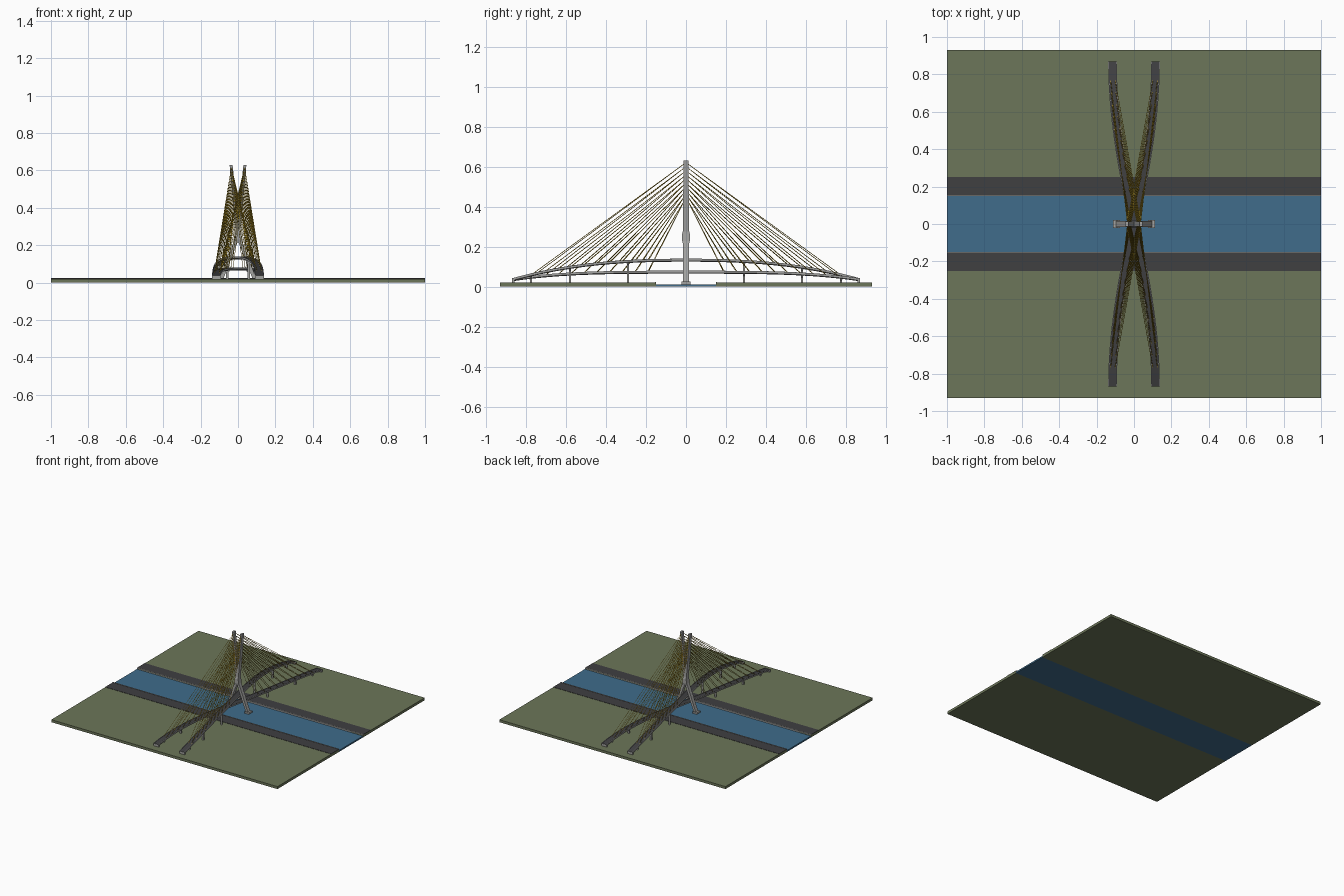
import bpy, bmesh, math
from mathutils import Vector

cube = bpy.data.objects.get("Cube")
if cube:
    bpy.data.objects.remove(cube, do_unlink=True)


def material(name, rgb):
    m = bpy.data.materials.new(name)
    m.use_nodes = True
    m.diffuse_color = (*rgb, 1)
    for node in m.node_tree.nodes:
        if node.type == 'BSDF_PRINCIPLED':
            node.inputs["Base Color"].default_value = (*rgb, 1)
            node.inputs["Roughness"].default_value = 0.8
    return m


GRASS = material("grass_green", (0.15, 0.18, 0.10))
WATER = material("water_blue", (0.05, 0.15, 0.26))
ASPHALT = material("asphalt_dark", (0.05, 0.05, 0.053))
CONCRETE = material("concrete_grey", (0.36, 0.36, 0.35))
YELLOW = material("cable_yellow", (0.60, 0.40, 0.03))


def finish(name, bm, *mats):
    bmesh.ops.recalc_face_normals(bm, faces=bm.faces)
    mesh = bpy.data.meshes.new(name)
    bm.to_mesh(mesh)
    bm.free()
    for m in mats:
        mesh.materials.append(m)
    obj = bpy.data.objects.new(name, mesh)
    bpy.context.collection.objects.link(obj)
    return obj


def skin(bm, rings, painted=None):
    """Join rings of points into a capped tube; one strip may be painted."""
    loops = [[bm.verts.new(p) for p in ring] for ring in rings]
    n = len(loops[0])
    for a, b in zip(loops, loops[1:]):
        for i in range(n):
            j = (i + 1) % n
            f = bm.faces.new((a[i], a[j], b[j], b[i]))
            f.material_index = int(i == painted)
    bm.faces.new(loops[0])
    bm.faces.new(loops[-1])


def beam(name, mat, *stations):
    """Upright tapered box through stations of (x, y, z, width, depth)."""
    bm = bmesh.new()
    corners = ((-0.5, -0.5), (0.5, -0.5), (0.5, 0.5), (-0.5, 0.5))
    skin(bm, [[(x + u * w, y + v * d, z) for u, v in corners]
              for x, y, z, w, d in stations])
    return finish(name, bm, mat)


def slab(name, mat, y, depth, z0, z1, x=0, width=2):
    return beam(name, mat, (x, y, z0, width, depth), (x, y, z1, width, depth))


# River, banks and riverside roads
slab("river", WATER, 0, 0.30, 0, 0.012)
for s, side in ((-1, "front"), (1, "back")):
    slab(side + "_bank", GRASS, s * 0.54, 0.78, 0, 0.02)
    slab(side + "_riverside_road", ASPHALT, s * 0.203, 0.094, 0.02, 0.022)
    slab(side + "_river_wall", CONCRETE, s * 0.153, 0.006, 0.012, 0.024)

# Two crossing decks: plan sweep, crown height and flatness of the arch
HALF, SPREAD, END_Z = 0.87, 0.115, 0.036
DECKS = (("high", -1, 0.098, 2.5), ("low", 1, 0.038, 3.5))
SECTION = ((-0.023, -0.005), (-0.023, 0.006), (-0.020, 0.006), (-0.020, 0.003),
           (0.020, 0.003), (0.020, 0.006), (0.023, 0.006), (0.023, -0.005),
           (0.013, -0.009), (-0.013, -0.009))


def deck_point(deck, y):
    _, sign, rise, power = deck
    t = y / HALF
    return Vector((sign * SPREAD * math.sin(t * math.pi / 2), y,
                   END_Z + rise * (1 - min(1, abs(t)) ** power)))


def deck_side(deck, y):
    d = deck_point(deck, y + 0.01) - deck_point(deck, y - 0.01)
    return Vector((d.y, -d.x, 0)).normalized()


for deck in DECKS:
    bm = bmesh.new()
    rings = []
    for i in range(49):
        y = HALF * (i / 24 - 1)
        p, side = deck_point(deck, y), deck_side(deck, y)
        rings.append([p + side * u + Vector((0, 0, v)) for u, v in SECTION])
    skin(bm, rings, painted=3)
    finish(deck[0] + "_deck", bm, CONCRETE, ASPHALT)

    # Piers and end abutments
    for s in (-1, 1):
        for n, y in enumerate((0.29, 0.58, 0.775)):
            p = deck_point(deck, s * y)
            top = p.z - 0.007
            beam(f"{deck[0]}_pier_{n}", CONCRETE, (p.x, p.y, 0.015, 0.013, 0.011),
                 (p.x, p.y, top - 0.012, 0.013, 0.011), (p.x, p.y, top, 0.03, 0.013))
        p = deck_point(deck, s * 0.864)
        slab(deck[0] + "_abutment", CONCRETE, p.y, 0.012, 0.015, p.z - 0.004,
             p.x, 0.046)

# Mast: two bent legs crossing at a knot
CROSS_Z, TOP_Z, TIP_X = 0.25, 0.63, 0.037
for s, side in ((-1, "right"), (1, "left")):
    beam(side + "_mast_leg", CONCRETE,
         (-s * 0.09, 0, 0.015, 0.020, 0.030),
         (0, 0, CROSS_Z, 0.022, 0.030),
         (s * TIP_X, 0, TOP_Z, 0.016, 0.026))
    slab(side + "_mast_footing", CONCRETE, 0, 0.044, 0.005, 0.025, -s * 0.093, 0.036)
beam("mast_knot", CONCRETE, (0, 0, 0.215, 0.046, 0.030), (0, 0, 0.23, 0.038, 0.038),
     (0, 0, 0.265, 0.028, 0.038), (0, 0, 0.28, 0.026, 0.030))

# Stay cables from both mast arms to both edges of every deck half
stays = bpy.data.curves.new("stay_cables", 'CURVE')
stays.dimensions = '3D'
stays.bevel_depth = 0.0015
stays.bevel_resolution = 0
stays.use_fill_caps = True
stays.materials.append(YELLOW)
COUNT = 10
for deck in DECKS:
    for s in (-1, 1):
        for arm in (-1, 1):
            for i in range(COUNT):
                k = i / (COUNT - 1)
                y = s * (0.19 + 0.58 * k)
                z = 0.43 + 0.185 * k
                x = arm * TIP_X * (z - CROSS_Z) / (TOP_Z - CROSS_Z)
                foot = deck_point(deck, y) + deck_side(deck, y) * arm * 0.012
                spline = stays.splines.new('POLY')
                spline.points.add(1)
                spline.points[0].co = (x, s * 0.008, z, 1)
                spline.points[1].co = (*foot, 1)
obj = bpy.data.objects.new("stay_cables", stays)
bpy.context.collection.objects.link(obj)
